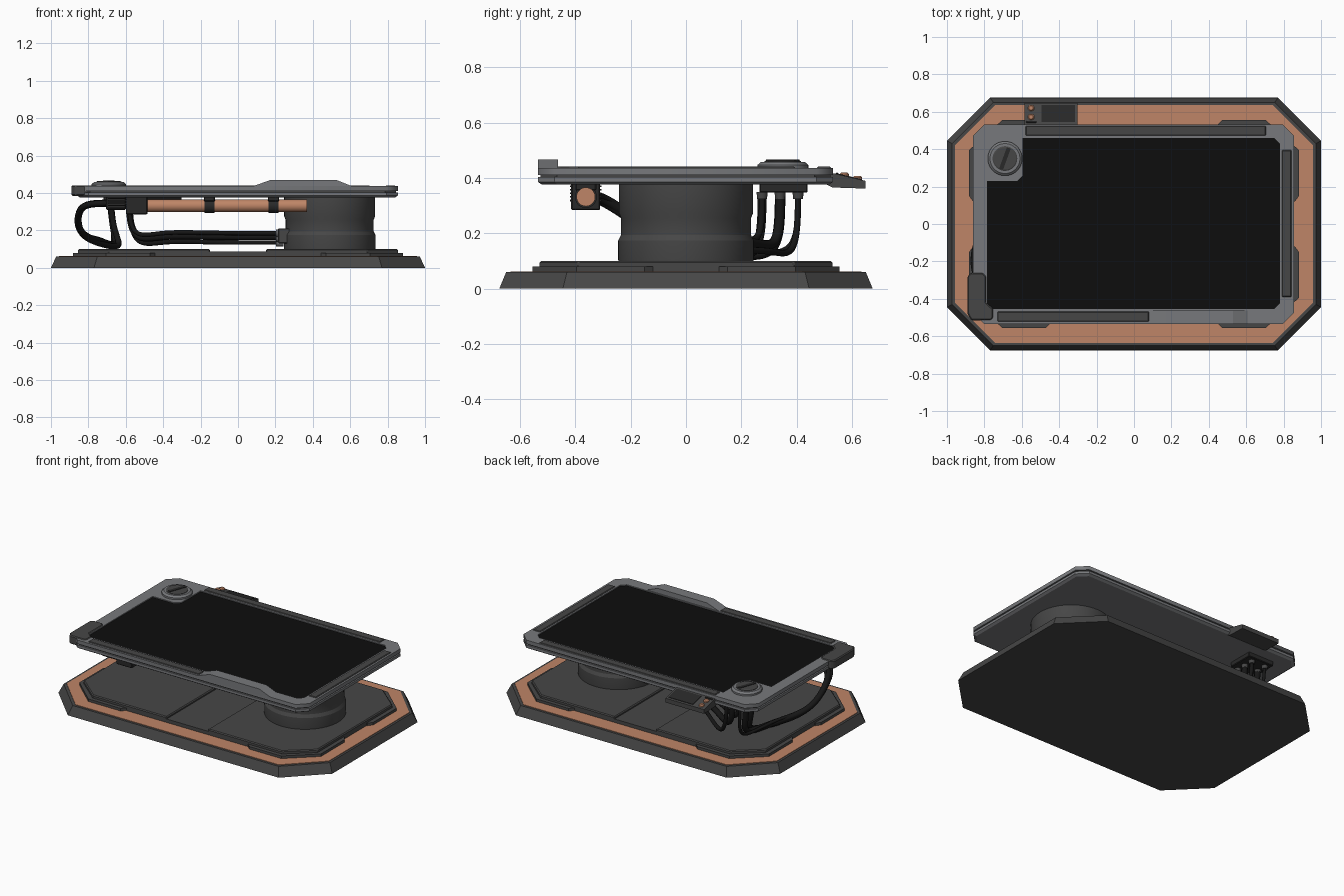
import bpy, bmesh, math
from mathutils import Vector, Matrix

if "Cube" in bpy.data.objects:
    bpy.data.objects.remove(bpy.data.objects["Cube"])


def material(name, rgb):
    m = bpy.data.materials.new(name)
    m.diffuse_color = (*rgb, 1)
    m.use_nodes = True
    m.node_tree.nodes["Principled BSDF"].inputs["Base Color"].default_value = m.diffuse_color
    return m


DARK = material("dark grey", (.062, .062, .062))
COPPER = material("copper", (.52, .235, .135))
GREY = material("frame grey", (.185, .19, .2))
BLACK = material("screen black", (.004, .004, .004))
CABLE = material("cable black", (.008, .008, .008))
BLOCK = material("bracket black", (.022, .022, .022))


def finish(name, bm, mat, smooth=False, bevel=0):
    bmesh.ops.recalc_face_normals(bm, faces=bm.faces)
    me = bpy.data.meshes.new(name)
    bm.to_mesh(me)
    bm.free()
    ob = bpy.data.objects.new(name, me)
    bpy.context.collection.objects.link(ob)
    me.materials.append(mat)
    if bevel:
        b = ob.modifiers.new("bevel", 'BEVEL')
        b.width, b.segments, b.limit_method = bevel, 1, 'ANGLE'
    if smooth:
        bpy.ops.object.select_all(action='DESELECT')
        bpy.context.view_layer.objects.active = ob
        ob.select_set(True)
        bpy.ops.object.shade_smooth_by_angle(angle=math.radians(25))
    return ob


def loft(name, lower, upper, z0, z1, mat, bevel=0):
    """Solid between two outlines of equal length."""
    bm = bmesh.new()
    a = [bm.verts.new((x, y, z0)) for x, y in lower]
    b = [bm.verts.new((x, y, z1)) for x, y in upper]
    n = len(a)
    bm.faces.new(a)
    bm.faces.new(b)
    for i in range(n):
        bm.faces.new((a[i], a[(i + 1) % n], b[(i + 1) % n], b[i]))
    return finish(name, bm, mat, bevel=bevel)


def prism(name, pts, z0, z1, mat, bevel=0):
    return loft(name, pts, pts, z0, z1, mat, bevel)


def octo(x0, x1, y0, y1, c, d=None):
    d = d or c
    return [(x0 + c, y0), (x1 - c, y0), (x1, y0 + d), (x1, y1 - d),
            (x1 - c, y1), (x0 + c, y1), (x0, y1 - d), (x0, y0 + d)]


def box(name, x0, x1, y0, y1, z0, z1, mat, bevel=.004):
    return prism(name, [(x0, y0), (x1, y0), (x1, y1), (x0, y1)], z0, z1, mat, bevel)


def lathe(name, profile, centre, mat, axis='Z', sides=48):
    """Closed turned part from (radius, height) points."""
    bm = bmesh.new()
    rings = [[bm.verts.new((r * math.cos(math.tau * i / sides),
                            r * math.sin(math.tau * i / sides), z))
              for i in range(sides)] for r, z in profile]
    for a, b in zip(rings, rings[1:]):
        for i in range(sides):
            j = (i + 1) % sides
            bm.faces.new((a[i], a[j], b[j], b[i]))
    bm.faces.new(rings[0])
    bm.faces.new(rings[-1])
    if axis == 'X':
        bm.transform(Matrix.Rotation(math.pi / 2, 4, 'Y'))
    bm.transform(Matrix.Translation(centre))
    return finish(name, bm, mat, smooth=True)


def curve_mesh(name, cu, mat):
    ob = bpy.data.objects.new(name, cu)
    bpy.context.collection.objects.link(ob)
    bpy.ops.object.select_all(action='DESELECT')
    bpy.context.view_layer.objects.active = ob
    ob.select_set(True)
    bpy.ops.object.convert(target='MESH')
    ob = bpy.context.view_layer.objects.active
    ob.name = name
    ob.data.materials.clear()
    ob.data.materials.append(mat)
    return ob


def cable(name, pts, r):
    cu = bpy.data.curves.new(name, 'CURVE')
    cu.dimensions = '3D'
    cu.bevel_depth, cu.bevel_resolution, cu.use_fill_caps = r, 3, True
    s = cu.splines.new('NURBS')
    s.points.add(len(pts) - 1)
    for p, co in zip(s.points, pts):
        p.co = (*co, 1)
    s.order_u, s.use_endpoint_u, s.resolution_u = 4, True, 8
    return curve_mesh(name, cu, CABLE)


def plate_with_hole(name, outer, inner, z0, z1, mat):
    cu = bpy.data.curves.new(name, 'CURVE')
    cu.dimensions, cu.fill_mode = '2D', 'BOTH'
    cu.extrude = (z1 - z0) / 2
    for loop in (outer, inner):
        s = cu.splines.new('POLY')
        s.points.add(len(loop) - 1)
        for p, (x, y) in zip(s.points, loop):
            p.co = (x, y, 0, 1)
        s.use_cyclic_u = True
    ob = curve_mesh(name, cu, mat)
    ob.data.transform(Matrix.Translation((0, 0, (z0 + z1) / 2)))
    return ob


# Base with sloped rim, copper band and stepped deck
loft("base", octo(-1, 1, -.675, .675, .23), octo(-.972, .972, -.65, .65, .22), 0, .06, DARK)
prism("copper_band", octo(-.957, .957, -.635, .635, .215), .055, .063, COPPER)
prism("deck_lower", octo(-.855, .855, -.53, .53, .165, .14), .06, .086, DARK)
for sx in (-1, 1):
    deck = [(.15, -.53), (.69, -.53), (.855, -.39), (.855, .39), (.69, .53), (.15, .53)]
    prism("deck_panel", [(sx * x, y) for x, y in deck], .06, .1, DARK, .006)
    for sy in (-1, 1):
        corner = [(.84, .12), (.86, .12), (.882, .15), (.882, .395), (.705, .555),
                  (.47, .555), (.445, .53), (.445, .5), (.65, .5), (.84, .36)]
        prism("deck_corner", [(sx * x, sy * y) for x, y in corner], .06, .08, DARK)

# Pedestal
lathe("pedestal", [(.243, .095), (.245, .105), (.245, .175), (.235, .195), (.235, .255),
                   (.243, .275), (.243, .385)], (.49, 0, 0), DARK, sides=64)
box("pedestal_port", .215, .29, -.09, .09, .13, .21, DARK)

# Tablet housing: two layers, a seam and the recessed screen
outline = octo(-.86, .855, -.535, .532, .06)
screen = [(-.755, -.455), (.75, -.455), (.78, -.425), (.78, .43), (.75, .46),
          (-.595, .46), (-.595, .26), (-.625, .23), (-.785, .23), (-.785, -.425)]
loft("housing_lower", octo(-.845, .84, -.52, .517, .055), outline, .376, .386, GREY)
prism("housing_middle", outline, .386, .403, GREY)
prism("housing_seam", octo(-.85, .845, -.525, .522, .058), .403, .411, DARK)
plate_with_hole("housing_rim", outline, screen, .411, .436, GREY)
prism("screen", screen, .408, .43, BLACK)

# Raised front hump
bm = bmesh.new()
ends = [[bm.verts.new((x, y, z)) for x, z in
         ((.08, .425), (.08, .436), (.17, .468), (.53, .468), (.61, .436), (.61, .425))]
        for y in (-.535, -.462)]
for e in ends:
    bm.faces.new(e)
for i in range(6):
    j = (i + 1) % 6
    bm.faces.new((ends[0][i], ends[0][j], ends[1][j], ends[1][i]))
finish("front_hump", bm, GREY)

# Edge strips and corner grip
box("strip_back", -.58, .705, .473, .525, .42, .441, DARK)
box("strip_front", -.73, .08, -.522, -.468, .42, .441, DARK)
box("strip_right", .79, .842, -.39, .395, .42, .441, DARK)
grip = [(-.87, -.515), (-.765, -.515), (-.752, -.5), (-.752, -.455), (-.79, -.42),
        (-.79, -.28), (-.81, -.26), (-.87, -.26), (-.89, -.28), (-.89, -.48)]
prism("corner_grip", grip, .385, .441, DARK, .006)

# Knob with slanted grip bar
K = Vector((-.69, .35, 0))
lathe("knob_collar", [(.092, .43), (.092, .447), (.08, .458), (.066, .458)], K, GREY)
lathe("knob", [(.066, .44), (.066, .461), (.06, .464)], K, DARK)
bar = [(-.06, -.011), (.06, -.011), (.06, .011), (-.06, .011)]
turn = Matrix.Rotation(math.radians(70), 2)
prism("knob_slot", [tuple(turn @ Vector(p) + K.xy) for p in bar], .46, .467, BLOCK)

# Back control panel, sloping down and outward
bm = bmesh.new()
sides = [[bm.verts.new((x, y, z)) for y, z in
          ((.5, .38), (.53, .366), (.648, .362), (.648, .39), (.5, .425))] for x in (-.585, -.303)]
for s in sides:
    bm.faces.new(s)
for i in range(5):
    j = (i + 1) % 5
    bm.faces.new((sides[0][i], sides[0][j], sides[1][j], sides[1][i]))
finish("control_panel", bm, DARK)
bm = bmesh.new()
vs = [(x, y, .425 - (y - .5) * .2365 + .003) for x, y in
      ((-.495, .545), (-.315, .545), (-.315, .635), (-.495, .635))]
g = bmesh.ops.extrude_face_region(bm, geom=[bm.faces.new([bm.verts.new(v) for v in vs])])
for v in g["geom"]:
    if isinstance(v, bmesh.types.BMVert):
        v.co.z -= .006
finish("control_display", bm, BLOCK)
box("button_plate", -.577, -.52, .54, .55, .40, .42, BLOCK)
for y, z in ((.572, .4), (.62, .388)):
    lathe("button", [(.017, z), (.017, z + .014), (.011, z + .02)], (-.55, y, 0), COPPER, sides=20)

# Copper rod slung underneath, with ribbed end block and clamps
Y = -.362
lathe("rod", [(.034, -.5), (.034, .37)], (0, Y, .332), COPPER, 'X', 32)
box("rod_block", -.705, -.6, -.41, -.31, .31, .38, BLOCK)
box("rod_block_end", -.6, -.485, -.415, -.31, .285, .38, BLOCK)
for i in range(5):
    box("rod_block_rib", -.695, -.49, -.42, -.305, .316 + i * .013, .322 + i * .013, BLOCK, 0)
for x in (-.153, .19):
    lathe("rod_clamp", [(.04, -.027), (.04, .027)], (x, Y, .332), BLOCK, 'X', 24)
    box("rod_clamp_mount", x - .03, x + .03, -.4, -.324, .355, .38, BLOCK)

# Back connector with three sockets
box("connector", -.72, -.53, .265, .44, .347, .38, BLOCK)
for i, y in enumerate((.275, .34, .405)):
    for x in (-.68, -.58):
        lathe("socket", [(.018, .325), (.02, .35)], (x, y, 0), DARK, sides=20)
    # cables running from connector to pedestal
    r = (.012, .018, .012)[i]
    zr = (.185, .165, .135)[i]
    yp = (-.04, .0, .045)[i]
    cable("pedestal_cable", [(-.58, y, .335), (-.58, y, .24), (-.55, y - .01, zr - .03),
                             (-.4, y - .1, zr + .01), (-.15, .09, zr), (.05, yp, zr), (.225, yp, zr)], r)
    lathe("cable_ferrule", [(r + .008, -.02), (r + .008, .02)], (.222, yp, zr), GREY, 'X', 20)
    # looped cables from connector to rod block
    yb = Y + (i - 1) * .03
    cable("loop_cable", [(-.68, y, .335), (-.67, y, .2), (-.6 - .03 * i, y - .02, .1), (-.72, .1, .12 + .02 * i),
                         (-.86, -.1, .17), (-.86, -.3 + .02 * i, .33), (-.79, yb, .345), (-.7, yb, .345)],
          (.016, .019, .01)[i])
